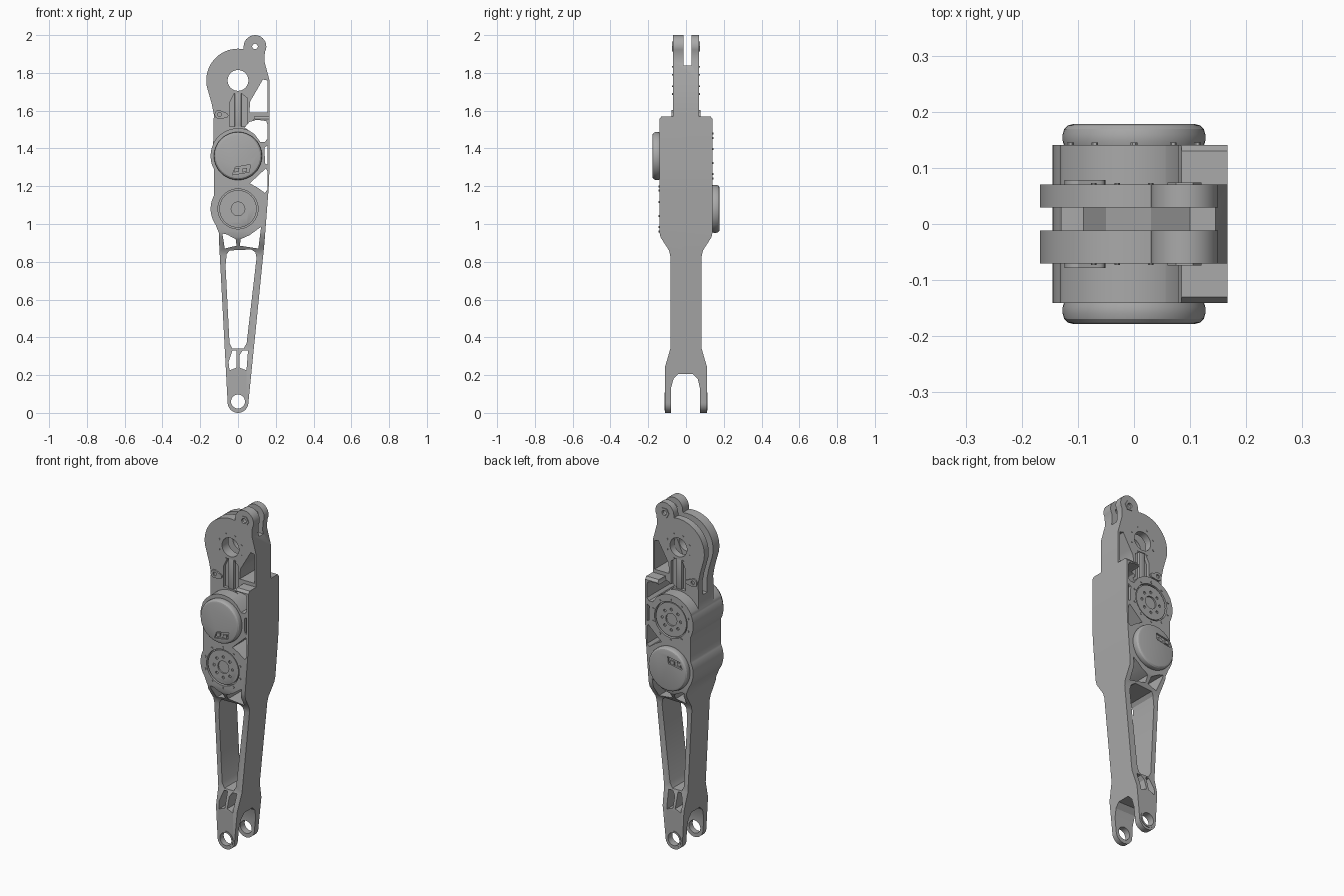
import bpy, bmesh
from math import sin, cos, radians, tau

if "Cube" in bpy.data.objects:
    bpy.data.objects.remove(bpy.data.objects["Cube"])

grey = bpy.data.materials.new("machined grey")
grey.use_nodes = True
grey.diffuse_color = (0.4, 0.4, 0.4, 1)
grey.node_tree.nodes["Principled BSDF"].inputs["Base Color"].default_value = (0.4, 0.4, 0.4, 1)


def arc(cx, cz, r, start, end, steps=16):
    angles = [radians(start + (end - start) * i / steps) for i in range(steps + 1)]
    return [(cx + r * cos(a), cz + r * sin(a)) for a in angles]


def circle(cx, cz, r, n=40):
    return [(cx + r * cos(tau * i / n), cz + r * sin(tau * i / n)) for i in range(n)]


def prism(name, points, a, b, axis="y"):
    """Extrude a flat outline from a to b along x or y."""
    bm = bmesh.new()
    place = (lambda p, t: (p[0], t, p[1])) if axis == "y" else (lambda p, t: (t, p[0], p[1]))
    face = bm.faces.new([bm.verts.new(place(p, a)) for p in points])
    top = bmesh.ops.extrude_face_region(bm, geom=[face])["geom"]
    shift = [0, 0, 0]
    shift["xy".index(axis)] = b - a
    bmesh.ops.translate(bm, verts=[v for v in top if isinstance(v, bmesh.types.BMVert)], vec=shift)
    bmesh.ops.recalc_face_normals(bm, faces=bm.faces)
    mesh = bpy.data.meshes.new(name)
    bm.to_mesh(mesh)
    bm.free()
    mesh.materials.append(grey)
    ob = bpy.data.objects.new(name, mesh)
    bpy.context.collection.objects.link(ob)
    return ob


def apply(ob, mod):
    bpy.context.view_layer.objects.active = ob
    bpy.ops.object.modifier_apply(modifier=mod.name)


def boolean(ob, other, operation="DIFFERENCE"):
    mod = ob.modifiers.new("cut", "BOOLEAN")
    mod.operation, mod.solver, mod.object = operation, "EXACT", other
    apply(ob, mod)
    bpy.data.objects.remove(other)


def bevel(ob, width, segments=3):
    mod = ob.modifiers.new("edge", "BEVEL")
    mod.width, mod.segments, mod.limit_method = width, segments, "ANGLE"
    mod.angle_limit = radians(40)
    apply(ob, mod)


def smooth(ob):
    bpy.ops.object.select_all(action="DESELECT")
    ob.select_set(True)
    bpy.context.view_layer.objects.active = ob
    bpy.ops.object.shade_smooth_by_angle(angle=radians(28))


UPPER, LOWER = 1.36, 1.08   # heights of the two drive axes

# Link body: front outline intersected with the side profile
outline = (arc(0, .055, .055, 180, 360)
           + [(.14, .9), (.163, 1.2), (.167, 1.3), (.167, 1.76), (.14, 1.86)]
           + arc(.09, 1.94, .06, -30, 180)
           + arc(0, 1.76, .168, 80, 192, 24)
           + [(-.14, 1.64), (-.128, 1.58)]
           + arc(0, UPPER, .145, 155, 208)
           + arc(0, LOWER, .145, 152, 215)
           + [(-.1, .95), (-.1, .9)])
body = prism("link_body", outline, -.2, .2)
half = [(.11, -.1), (.112, .24), (.083, .34), (.083, .83), (.09, .86), (.135, .93),
        (.141, .96), (.141, 1.555), (.13, 1.57), (.07, 1.57), (.07, 2.1)]
side = half + [(-y, z) for y, z in reversed(half)]
boolean(body, prism("side", side, -.4, .4, "x"), "INTERSECT")

# Step above the upper drum, leaving a raised ear on the left edge
step = ([(-.3, 1.7), (-.3, 1.42)] + arc(0, UPPER, .147, 155, 62) + [(.072, 1.53), (.085, 1.56), (.085, 1.7)])
for s in (-1, 1):
    boolean(body, prism("step", step, s * .07, s * .3))

# Fork at the foot and slot between the head plates
fork = [(-.08, -.1), (-.08, .13), (-.066, .18), (-.04, .207), (.036, .207), (.062, .18), (.074, .13), (.074, -.1)]
boolean(body, prism("fork", fork, -.3, .3, "x"))
slot = [(.3, 2.1), (.3, 1.84), (.1, 1.84), (.03, 1.68), (-.05, 1.62), (-.09, 1.5), (-.3, 1.5), (-.3, 2.1)]
boolean(body, prism("slot", slot, -.012, .029))

# Lightening windows
windows = [
    [(-.045, .86), (.07, .865), (.092, .85), (.098, .82), (.09, .75), (.046, .37), (.03, .34),
     (-.03, .34), (-.045, .37), (-.066, .78), (-.06, .84)],
    [(-.083, .95), (-.06, .945), (-.012, .92), (-.008, .885), (-.07, .87)],
    [(.01, .885), (.014, .92), (.06, .94), (.122, .985), (.108, .87)],
    [(-.03, .33), (-.008, .33), (-.008, .24), (-.045, .225), (-.05, .27)],
    [(.008, .24), (.008, .305), (.025, .33), (.053, .33), (.045, .225)],
    [(.06, 1.59), (.155, 1.59), (.155, 1.76), (.132, 1.765), (.065, 1.65)],
    [(.035, 1.51), (.06, 1.54), (.1, 1.552), (.15, 1.545), (.155, 1.53), (.155, 1.45), (.142, 1.435),
     (.118, 1.435), (.088, 1.475)],
    [(.14, 1.405), (.155, 1.415), (.155, 1.315), (.143, 1.32)],
    [(.062, 1.215), (.1, 1.25), (.148, 1.295), (.155, 1.28), (.155, 1.18), (.142, 1.165), (.1, 1.195)],
]
for window in windows:
    boolean(body, prism("window", window, -.3, .3))

# Pivot bores
for x, z, r in ((0, .06, .037), (0, 1.76, .055), (.09, 1.94, .025)):
    boolean(body, prism("bore", circle(x, z, r), -.3, .3))

# Shallow pockets on both faces: head channel and drive hub seats
channel = [(-.045, 1.515), (-.045, 1.64), (-.02, 1.69), (.02, 1.69), (.05, 1.665), (.05, 1.515)]
for s, hub_z in ((-1, LOWER), (1, UPPER)):
    boolean(body, prism("channel", channel, s * .05, s * .1))
    boolean(body, prism("seat", circle(0, hub_z, .106), s * .122, s * .2))
smooth(body)


def bolt_ring(name, z, ring, count, y0, y1, r=.006):
    for i in range(count):
        a = tau * (i + .5) / count
        smooth(prism(f"{name}_{i + 1}", circle(ring * cos(a), z + ring * sin(a), r, 6), y0, y1))


for s, face, hub_z, cap_z, plug_x, plug_z in ((-1, "front", LOWER, UPPER, .015, -.075),
                                              (1, "back", UPPER, LOWER, -.055, .05)):
    # Output hub with recessed centre and bolts
    hub = prism(face + "_hub", circle(0, hub_z, .099), s * .115, s * .137)
    boolean(hub, prism("recess", circle(0, hub_z, .036), s * .128, s * .2))
    for i in range(8):
        a = tau * i / 8
        boolean(hub, prism("hole", circle(.06 * cos(a), hub_z + .06 * sin(a), .008, 10), s * .13, s * .2))
    bevel(hub, .003, 1)
    smooth(hub)
    bolt_ring(face + "_hub_bolt", hub_z, .119, 10, s * .135, s * .145)

    # Domed motor cap with a plug socket
    cap = prism(face + "_motor_cap", circle(0, cap_z, .127, 48), s * .13, s * .178)
    bevel(cap, .018, 3)
    z = cap_z + plug_z
    socket = [(plug_x - .045, z - .025), (plug_x + .045, z - .01), (plug_x + .05, z + .03), (plug_x - .03, z + .015)]
    boolean(cap, prism("socket", socket, s * .168, s * .2))
    smooth(cap)
    for i, dx in enumerate((-.022, .02)):
        prism(f"{face}_plug_{i + 1}", [(plug_x + dx - .012, z - .012), (plug_x + dx + .012, z - .008),
                                       (plug_x + dx + .014, z + .012), (plug_x + dx - .01, z + .008)],
              s * .16, s * .176)

    # Head channel rail, bore bolts and side bracket
    rail = prism(face + "_channel_rail", [(-.018, 1.5), (.018, 1.5), (.018, 1.7), (-.018, 1.7)], s * .045, s * .066)
    bevel(rail, .004, 2)
    smooth(rail)
    bolt_ring(face + "_bore_bolt", 1.76, .078, 8, s * .065, s * .073, .005)
    bracket = prism(face + "_side_bracket", arc(-.1, 1.58, .024, 90, 270, 8) + arc(-.065, 1.575, .014, -90, 90, 8),
                    s * .065, s * .078)
    boolean(bracket, prism("eye", circle(-.098, 1.58, .011, 12), s * .06, s * .1))
    smooth(bracket)

    # Foot pads around the fork bore
    pad = prism(face + "_foot_ring", circle(0, .06, .047), s * .105, s * .115)
    boolean(pad, prism("eye", circle(0, .06, .037), s * .09, s * .2))
    smooth(pad)

    # Lug nut on each head plate
    nut = prism(face + "_lug_nut", circle(.09, 1.94, .03, 6), s * .06, s * .074)
    boolean(nut, prism("eye", circle(.09, 1.94, .015, 12), s * .05, s * .1))
